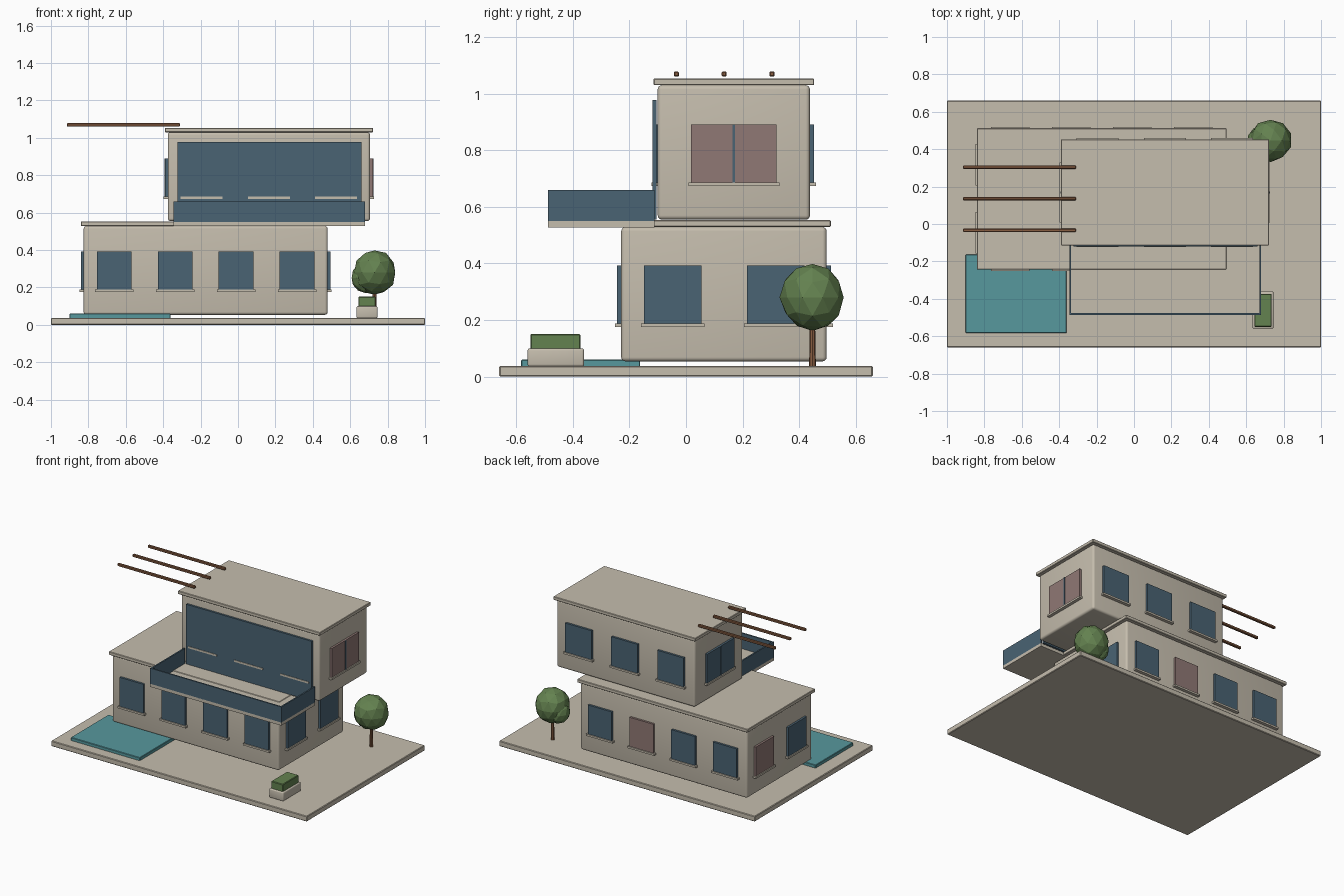
import bpy, bmesh, math, random
from mathutils import Vector, Matrix

if "Cube" in bpy.data.objects:
    bpy.data.objects.remove(bpy.data.objects["Cube"], do_unlink=True)
random.seed(4)


def material(name, rgb):
    m = bpy.data.materials.new(name)
    m.use_nodes = True
    m.diffuse_color = (*rgb, 1)
    m.node_tree.nodes["Principled BSDF"].inputs["Base Color"].default_value = (*rgb, 1)
    return m


plaster = material("warm plaster", (0.56, 0.51, 0.42))
glass = material("blue glass", (0.068, 0.125, 0.172))
lit_glass = material("rose glass", (0.28, 0.19, 0.178))
water = material("pool water", (0.095, 0.315, 0.34))
leaf = material("leaf green", (0.127, 0.223, 0.08))
wood = material("brown wood", (0.25, 0.112, 0.055))


def finish(name, bm, mat, smooth=False):
    mesh = bpy.data.meshes.new(name)
    bm.to_mesh(mesh)
    bm.free()
    obj = bpy.data.objects.new(name, mesh)
    bpy.context.collection.objects.link(obj)
    mesh.materials.append(mat)
    if smooth:
        bpy.ops.object.select_all(action='DESELECT')
        obj.select_set(True)
        bpy.context.view_layer.objects.active = obj
        bpy.ops.object.shade_smooth_by_angle(angle=math.radians(40))
    return obj


def box(name, x, y, z, mat, bevel=0.0, segments=1):
    """Box from (min, max) ranges, optionally with rounded edges."""
    bm = bmesh.new()
    bmesh.ops.create_cube(bm, size=1)
    spans = (x, y, z)
    for v in bm.verts:
        v.co = [(a + b) / 2 + c * (b - a) for c, (a, b) in zip(v.co, spans)]
    if bevel:
        bmesh.ops.bevel(bm, geom=bm.edges[:], offset=bevel, segments=segments,
                        profile=0.5, affect='EDGES')
    return finish(name, bm, mat, segments > 1)


def wall_box(name, side, wall, u, depth, z, mat):
    """Box on the outside of a wall; u runs along that wall."""
    axis, sign = side
    across = sorted((wall - sign * 0.005, wall + sign * depth))
    spans = (across, u) if axis == 'x' else (u, across)
    return box(name, *spans, z, mat)


def window(name, side, wall, centre, width, base, mat, mullion=False):
    half = width / 2
    wall_box(name + "_pane", side, wall, (centre - half, centre + half), 0.015,
             (base, base + 0.205), mat)
    wall_box(name + "_sill", side, wall, (centre - half - 0.01, centre + half + 0.01),
             0.022, (base - 0.013, base), plaster)
    if mullion:
        wall_box(name + "_mullion", side, wall, (centre - 0.005, centre + 0.005),
                 0.019, (base, base + 0.205), glass)


FRONT, BACK, LEFT, RIGHT = ('y', -1), ('y', 1), ('x', 1), ('x', -1)

# Ground and pool
box("ground_slab", (-1, 1), (-0.66, 0.66), (0, 0.038), plaster, 0.004)
box("pool", (-0.9, -0.36), (-0.583, -0.162), (0.03, 0.06), water, 0.003)

# The two storeys with overhanging roofs
low_x, low_y = (-0.825, 0.479), (-0.229, 0.497)
up_x, up_y = (-0.375, 0.706), (-0.1, 0.438)
for level, xs, ys, z in (("lower", low_x, low_y, 0.054), ("upper", up_x, up_y, 0.555)):
    box(level + "_storey", xs, ys, (z, z + 0.475), plaster, 0.015, 4)
    box(level + "_roof", (xs[0] - 0.015, xs[1] + 0.015), (ys[0] - 0.015, ys[1] + 0.015),
        (z + 0.475, z + 0.499), plaster, 0.003)

# Lower windows: four on the long walls, two on the short walls
base = 0.188
for i in range(4):
    cx = -0.662 + i * 0.326
    window(f"lower_front_window_{i}", FRONT, low_y[0], cx, 0.186, base, glass)
    window(f"lower_back_window_{i}", BACK, low_y[1], cx, 0.186, base,
           lit_glass if i == 2 else glass)
for i, cy in enumerate((-0.047, 0.317)):
    window(f"lower_left_window_{i}", LEFT, low_x[1], cy, 0.204, base, glass)
    window(f"lower_right_window_{i}", RIGHT, low_x[0], cy, 0.204, base,
           lit_glass if i else glass)

# Upper windows: three on the long walls, one divided pair on each short wall
base = 0.686
for i in range(3):
    cx = -0.195 + i * 0.36
    window(f"upper_front_window_{i}", FRONT, up_y[0], cx, 0.205, base, glass)
    window(f"upper_back_window_{i}", BACK, up_y[1], cx, 0.205, base, glass)
window("upper_left_window", LEFT, up_x[1], 0.169, 0.302, base, lit_glass, True)
window("upper_right_window", RIGHT, up_x[0], 0.169, 0.302, base, glass, True)

# Glazed front and balcony
box("glazed_front", (-0.323, 0.66), (-0.119, -0.105), (0.556, 0.978), glass)
bx, by, bz = (-0.346, 0.68), (-0.487, -0.111), (0.549, 0.66)
box("balcony_floor", bx, by, (0.528, 0.55), plaster)
box("balcony_front_panel", bx, (by[0], by[0] + 0.01), bz, glass)
box("balcony_right_panel", (bx[0], bx[0] + 0.01), by, bz, glass)
box("balcony_left_panel", (bx[1] - 0.01, bx[1]), by, bz, glass)

# Roof beams
for i in range(3):
    cy = -0.034 + i * 0.169
    box(f"roof_beam_{i}", (-0.915, -0.31), (cy - 0.009, cy + 0.009),
        (1.06, 1.079), wood, 0.004)

# Planter with hedge
box("planter", (0.633, 0.746), (-0.56, -0.36), (0.036, 0.1), plaster, 0.008, 3)
box("hedge", (0.644, 0.736), (-0.55, -0.373), (0.095, 0.151), leaf, 0.004)

# Tree
bm = bmesh.new()
bmesh.ops.create_cone(bm, cap_ends=True, segments=8, radius1=0.012, radius2=0.009,
                      depth=0.17, matrix=Matrix.Translation((0.73, 0.447, 0.121)))
finish("tree_trunk", bm, wood, True)
for name, centre, radius, tall in (("tree_crown", (0.73, 0.447, 0.28), 0.114, 1.06),
                                   ("tree_side_crown", (0.68, 0.45, 0.25), 0.075, 1.06)):
    bm = bmesh.new()
    bmesh.ops.create_icosphere(bm, subdivisions=2, radius=radius)
    for v in bm.verts:
        v.co *= random.uniform(0.96, 1.03)
        v.co.z *= tall
        v.co += Vector(centre)
    finish(name, bm, leaf)
